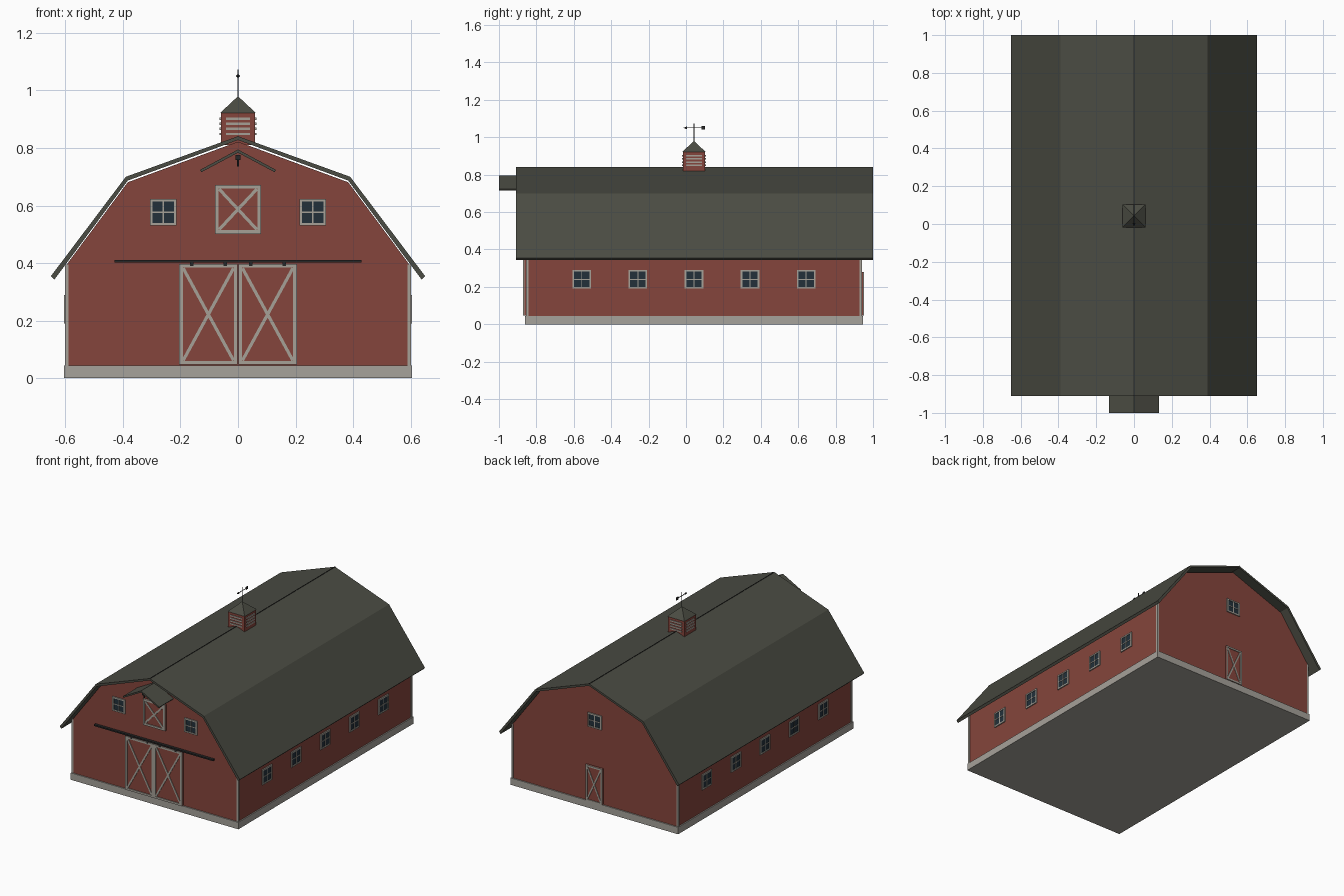
import bpy, bmesh, math
from mathutils import Matrix, Vector

cube = bpy.data.objects.get("Cube")
if cube:
    bpy.data.objects.remove(cube, do_unlink=True)


def material(name, r, g, b):
    m = bpy.data.materials.new(name)
    m.use_nodes = True
    m.diffuse_color = (r, g, b, 1)
    bsdf = m.node_tree.nodes["Principled BSDF"]
    bsdf.inputs["Base Color"].default_value = (r, g, b, 1)
    bsdf.inputs["Roughness"].default_value = 0.8
    return m


RED = material("barn red", 0.235, 0.06, 0.045)
TRIM = material("weathered white", 0.38, 0.355, 0.31)
STONE = material("foundation stone", 0.38, 0.36, 0.325)
ROOF = material("dark shingle", 0.07, 0.072, 0.056)
GLASS = material("window glass", 0.016, 0.03, 0.042)
IRON = material("black iron", 0.02, 0.02, 0.02)

MID = 0.0425                      # middle of the building along y
FRONT, BACK, SIDE = -0.853, 0.938, 0.597


def finish(name, bm, mat):
    bmesh.ops.recalc_face_normals(bm, faces=bm.faces)
    me = bpy.data.meshes.new(name)
    bm.to_mesh(me)
    bm.free()
    me.materials.append(mat)
    ob = bpy.data.objects.new(name, me)
    bpy.context.collection.objects.link(ob)
    return ob


def boxes(name, mat, items, frame=Matrix()):
    """Boxes given as (centre, size, tilt about y), placed in a frame."""
    bm = bmesh.new()
    for centre, size, tilt in items:
        m = (frame @ Matrix.Translation(centre) @ Matrix.Rotation(tilt, 4, 'Y')
             @ Matrix.Diagonal((*size, 1)))
        bmesh.ops.create_cube(bm, size=1, matrix=m)
    return finish(name, bm, mat)


def prism(name, mat, profile, y0, y1):
    """Extrude an xz profile along y."""
    bm = bmesh.new()
    face = bm.faces.new([bm.verts.new((x, y0, z)) for x, z in profile])
    ext = bmesh.ops.extrude_face_region(bm, geom=[face])
    moved = [v for v in ext["geom"] if isinstance(v, bmesh.types.BMVert)]
    bmesh.ops.translate(bm, verts=moved, vec=(0, y1 - y0, 0))
    return finish(name, bm, mat)


def mirrored(half):
    """Complete a half profile running from the right edge to the ridge."""
    return half + [(-x, z) for x, z in reversed(half) if x > 0]


def cylinder(name, mat, start, end, r, sides=8, r2=None):
    a, b = Vector(start), Vector(end)
    rot = (b - a).to_track_quat('Z', 'Y').to_matrix().to_4x4()
    bm = bmesh.new()
    bmesh.ops.create_cone(bm, cap_ends=True, segments=sides, radius1=r,
                          radius2=r if r2 is None else r2, depth=(b - a).length,
                          matrix=Matrix.Translation((a + b) / 2) @ rot)
    return finish(name, bm, mat)


def wall_frame(x, y, z, turn):
    """Local frame on a wall: x along it, -y outwards."""
    return Matrix.Translation((x, y, z)) @ Matrix.Rotation(math.radians(turn), 4, 'Z')


def border(w, h, t, d, out):
    sides = [((s * (w - t) / 2, -out, 0), (t, d, h), 0) for s in (-1, 1)]
    ends = [((0, -out, s * (h - t) / 2), (w - 2 * t, d, t), 0) for s in (-1, 1)]
    return sides + ends


def window(name, frame, w, h):
    boxes(name + "_glass", GLASS, [((0, -0.001, 0), (w - 0.01, 0.005, h - 0.01), 0)], frame)
    bars = border(w, h, 0.009, 0.01, 0.002)
    bars += [((0, -0.002, 0), (0.005, 0.008, h), 0), ((0, -0.002, 0), (w, 0.008, 0.005), 0)]
    boxes(name + "_frame", TRIM, bars, frame)


def braced_door(name, frame, w, h, t):
    boxes(name + "_panel", RED, [((0, -0.003, 0), (w, 0.012, h), 0)], frame)
    iw, ih = w - 2 * t, h - 2 * t
    angle, length = math.atan2(ih, iw), math.hypot(iw, ih) - 0.004
    trim = border(w, h, t, 0.007, 0.0105)
    trim += [((0, -0.0105, 0), (length, 0.004, t * 0.85), s * angle) for s in (-1, 1)]
    boxes(name + "_trim", TRIM, trim, frame)


# Foundation, walls and corner boards
boxes("foundation", STONE, [((0, MID, 0.0225), (1.21, 1.806, 0.045), 0)])
prism("barn_walls", RED,
      mirrored([(SIDE, 0.04), (SIDE, 0.393), (0.383, 0.681), (0, 0.822)]), FRONT, BACK)
boxes("corner_boards", TRIM,
      [((sx * 0.5955, y, 0.22), (0.013, 0.013, 0.35), 0)
       for sx in (-1, 1) for y in (FRONT + 0.004, BACK - 0.004)])

# Gambrel roof with its ridge strip
outer = mirrored([(0.65, 0.355), (0.39, 0.70), (0, 0.841)])
inner = mirrored([(0.638, 0.343), (0.383, 0.687), (0, 0.828)])
prism("gambrel_roof", ROOF, outer + inner[::-1], -0.91, 1.0)
boxes("ridge_strip", IRON, [((0, 0.045, 0.841), (0.005, 1.91, 0.002), 0)])

# Hay hood, hoist beam and hook
hood = mirrored([(0.132, 0.724), (0, 0.795)])
hood_under = mirrored([(0.127, 0.716), (0, 0.784)])
prism("hay_hood", ROOF, hood + hood_under[::-1], -1.0, FRONT)
boxes("hoist_beam", IRON, [((0, -0.915, 0.767), (0.016, 0.13, 0.018), 0)])
cylinder("hoist_hook", IRON, (0, -0.965, 0.736), (0, -0.965, 0.76), 0.004)

# Sliding doors, their rail and hangers
for s, side in ((1, "left"), (-1, "right")):
    braced_door("sliding_door_" + side, wall_frame(s * 0.103, FRONT - 0.004, 0.222, 0),
                0.203, 0.35, 0.013)
boxes("door_rail", IRON, [((0, -0.864, 0.407), (0.86, 0.018, 0.009), 0)])
boxes("door_hangers", IRON,
      [((s * x, -0.87, 0.398), (0.012, 0.006, 0.016), 0) for s in (-1, 1) for x in (0.045, 0.16)])

# Loft door and back door
braced_door("loft_door", wall_frame(0, FRONT, 0.587, 0), 0.16, 0.17, 0.013)
braced_door("back_door", wall_frame(0, BACK, 0.163, 180), 0.12, 0.235, 0.011)

# Windows
for s, side in ((1, "left"), (-1, "right")):
    window("front_window_" + side, wall_frame(s * 0.26, FRONT, 0.577, 0), 0.092, 0.092)
    for i in range(5):
        window(f"{side}_window_{i + 1}",
               wall_frame(s * SIDE, MID + (i - 2) * 0.3, 0.24, s * 90), 0.1, 0.1)
window("back_window", wall_frame(0, BACK, 0.575, 180), 0.1, 0.092)

# Cupola with louvres and a pyramid cap
boxes("cupola", RED, [((0, MID, 0.866), (0.118, 0.118, 0.112), 0)])
for i, side in enumerate(("front", "left", "back", "right")):
    turn = Matrix.Translation((0, MID, 0)) @ Matrix.Rotation(i * math.pi / 2, 4, 'Z')
    boxes("cupola_louvres_" + side, TRIM,
          [((0, -0.06, 0.849 + k * 0.0175), (0.084, 0.007, 0.008), 0) for k in range(4)], turn)
bm = bmesh.new()
bmesh.ops.create_cone(bm, cap_ends=True, segments=4, radius1=0.062 * math.sqrt(2), radius2=0,
                      depth=0.058, matrix=Matrix.Translation((0, MID, 0.951))
                      @ Matrix.Rotation(math.pi / 4, 4, 'Z'))
finish("cupola_roof", bm, ROOF)

# Weathervane
cylinder("vane_pole", IRON, (0, MID, 0.97), (0, MID, 1.073), 0.002)
cylinder("vane_arm", IRON, (0, -0.005, 1.05), (0, 0.1, 1.05), 0.002)
cylinder("vane_point", IRON, (0, 0.006, 1.05), (0, -0.014, 1.05), 0.008, 4, 0)
boxes("vane_tail", IRON, [((0, 0.092, 1.05), (0.003, 0.02, 0.018), 0)])
